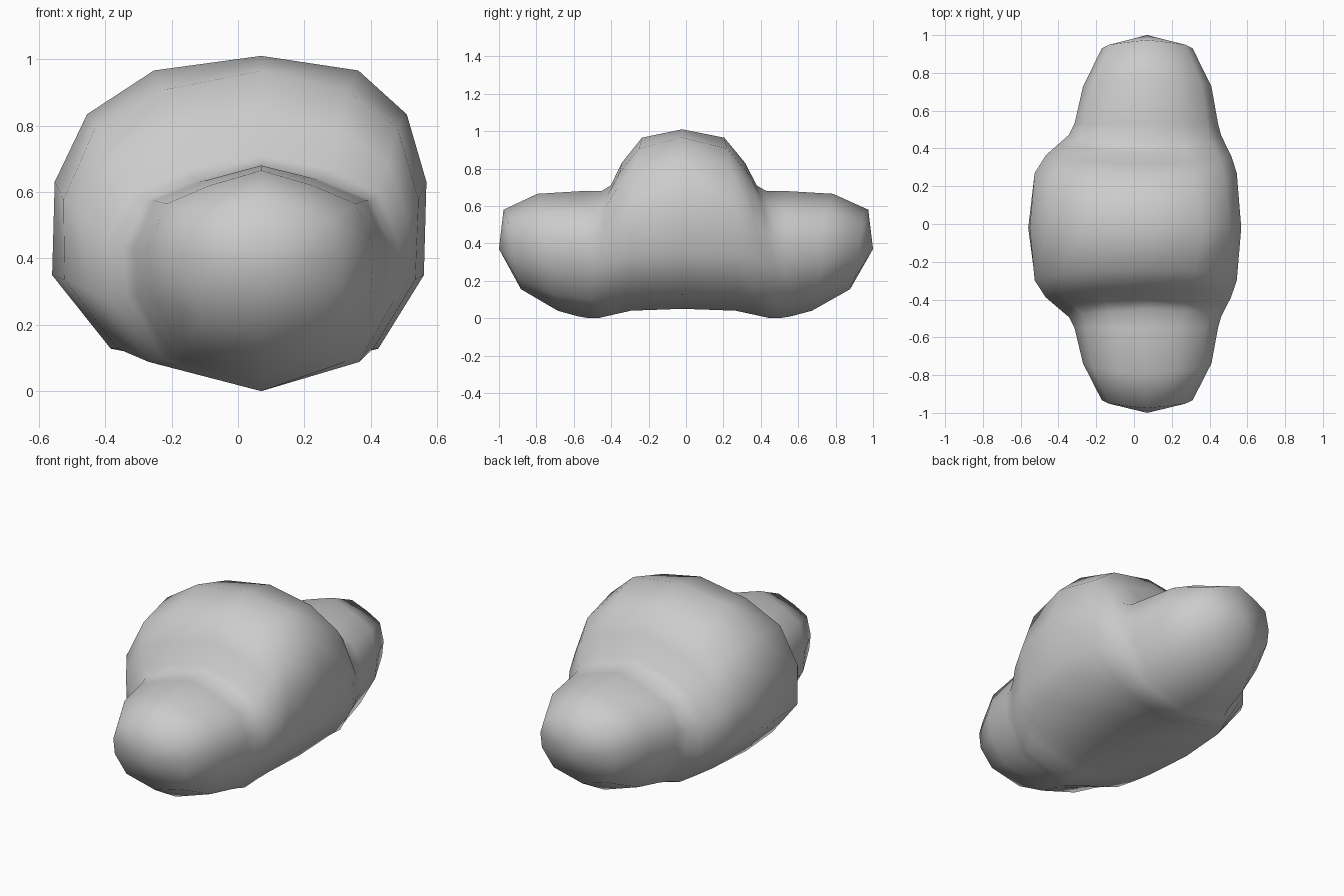
import bpy, bmesh

if "Cube" in bpy.data.objects:
    bpy.data.objects.remove(bpy.data.objects["Cube"])

# Half cross-sections from top to bottom: wide middle hump and rounder end lobes
HUMP = [(0, 1), (.55, .92), (.86, .68), (1, .31), (1, -.27), (.72, -.81), (0, -1)]
LOBE = [(0, 1), (.46, .85), (.84, .67), (1, .22), (.97, -.2), (.72, -.72), (0, -1)]
AXIS = 0.07

# Stations: blend, y at top / middle / bottom, x min, x max, z bottom, z middle, z top
STATIONS = [
    (0.0, .00, .00, .00, -.56, .56, .05, .46, 1.01),
    (0.4, .22, .29, .28, -.53, .54, .04, .43, .965),
    (0.5, .33, .38, .37, -.47, .51, .02, .40, .83),
    (0.6, .39, .44, .46, -.40, .48, .00, .36, .71),
    (0.9, .44, .485, .51, -.345, .46, .00, .36, .68),
    (1.0, .54, .54, .57, -.315, .445, .01, .36, .68),
    (1.0, .79, .73, .68, -.27, .41, .04, .36, .665),
    (1.0, .975, .93, .88, -.17, .31, .155, .37, .58),
]


def shift(y, sign):
    # the hump sits slightly towards the front
    return sign * y - 0.02 * (1 - y)


def ring(bm, station, sign):
    t, yt, ym, yb, x0, x1, z0, zm, z1 = station
    half = [(a[0] + (b[0] - a[0]) * t, a[1] + (b[1] - a[1]) * t)
            for a, b in zip(HUMP, LOBE)]
    loop = half + [(-px, pz) for px, pz in half[-2:0:-1]]
    verts = []
    for px, pz in loop:
        x = AXIS + px * ((x1 - AXIS) if px > 0 else (AXIS - x0))
        # the hump's shoulders lean a little to one side
        x += 0.025 * (1 - t) * max(0, pz) * min(1, abs(px) * 2)
        z = zm + pz * ((z1 - zm) if pz > 0 else (zm - z0))
        y = ym + pz * pz * ((yt if pz > 0 else yb) - ym)
        verts.append(bm.verts.new((x, shift(y, sign), z)))
    return verts


# Body: loft through every station, front to back
bm = bmesh.new()
rings = [ring(bm, s, -1) for s in reversed(STATIONS[1:])]
rings += [ring(bm, s, 1) for s in STATIONS]
for a, b in zip(rings, rings[1:]):
    for i in range(len(a)):
        j = (i + 1) % len(a)
        bm.faces.new((a[i], a[j], b[j], b[i]))

# Rounded end caps closing on a single tip
for loop, sign in ((rings[0], -1), (rings[-1], 1)):
    tip = bm.verts.new((AXIS, sign, .37))
    for i in range(len(loop)):
        bm.faces.new((loop[i], loop[(i + 1) % len(loop)], tip))

bmesh.ops.recalc_face_normals(bm, faces=bm.faces)
for f in bm.faces:
    f.smooth = True
mesh = bpy.data.meshes.new("lobed_body")
bm.to_mesh(mesh)
bm.free()
bpy.context.collection.objects.link(bpy.data.objects.new("lobed_body", mesh))
